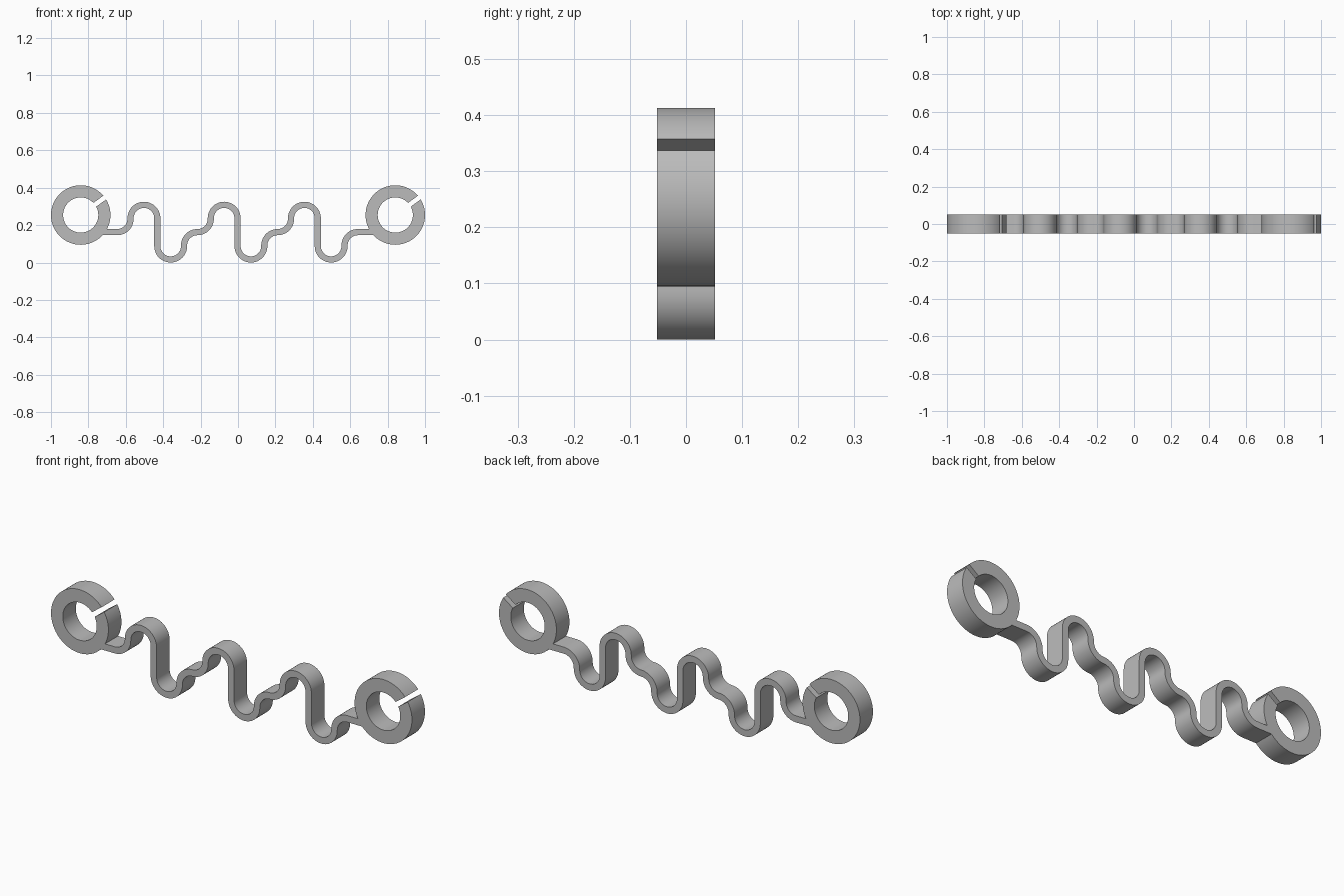
import bpy
import bmesh
from math import sin, cos, asin, sqrt, radians, pi
from mathutils import Vector

DEPTH = 0.103            # thickness along y
RING_X, RING_Z = 0.841, 0.254
OUTER, INNER = 0.159, 0.094
SLOT_HALF, SLOT_ANGLE = 0.0123, radians(36)
BEND, HALF = 0.0715, 0.0165   # bend radius of the centre line, half band width
MID_Z = BEND + HALF + 0.0745
WAVES, PITCH, START_X = 3, 6 * BEND, -0.646

cube = bpy.data.objects.get("Cube")
if cube:
    bpy.data.objects.remove(cube, do_unlink=True)

grey = bpy.data.materials.new("plain grey")
grey.use_nodes = True
colour = (0.5, 0.5, 0.5, 1)
grey.diffuse_color = colour
grey.node_tree.nodes["Principled BSDF"].inputs["Base Color"].default_value = colour


def extrude_strip(name, side_a, side_b):
    """Solid bar between two matching x-z outlines, extruded along y."""
    bm = bmesh.new()
    rows = [[bm.verts.new((x, -DEPTH / 2, z)) for x, z in side] for side in (side_a, side_b)]
    a, b = rows
    faces = [bm.faces.new((a[i], a[i + 1], b[i + 1], b[i])) for i in range(len(a) - 1)]
    extruded = bmesh.ops.extrude_face_region(bm, geom=faces, use_keep_orig=True)["geom"]
    moved = [v for v in extruded if isinstance(v, bmesh.types.BMVert)]
    bmesh.ops.translate(bm, verts=moved, vec=(0, DEPTH, 0))
    bmesh.ops.recalc_face_normals(bm, faces=bm.faces)
    mesh = bpy.data.meshes.new(name)
    bm.to_mesh(mesh)
    bm.free()
    mesh.materials.append(grey)
    obj = bpy.data.objects.new(name, mesh)
    bpy.context.collection.objects.link(obj)
    bpy.ops.object.select_all(action="DESELECT")
    obj.select_set(True)
    bpy.context.view_layer.objects.active = obj
    bpy.ops.object.shade_smooth_by_angle(angle=radians(30))


def slotted_circle(cx, radius, steps=96):
    """Arc running from one wall of the parallel slot round to the other."""
    gap = asin(SLOT_HALF / radius)
    angles = [SLOT_ANGLE + gap + (2 * pi - 2 * gap) * i / steps for i in range(steps + 1)]
    return [(cx + radius * cos(t), RING_Z + radius * sin(t)) for t in angles]


# Slotted end rings
for name, cx in (("right_clip_ring", -RING_X), ("left_clip_ring", RING_X)):
    extrude_strip(name, slotted_circle(cx, OUTER), slotted_circle(cx, INNER))

# Wavy band: each entry is a centre line point with its normal
path = []


def bend(cx, cz, start, end):
    """Append an arc; clockwise arcs have their outer side on the left."""
    steps = max(2, round(abs(end - start) / 7.5))
    turn = 1 if end < start else -1
    for i in range(steps + 1):
        t = radians(start + (end - start) * i / steps)
        out = Vector((cos(t), sin(t)))
        path.append((Vector((cx, cz)) + out * BEND, out * turn))


low, high = HALF + BEND, 2 * MID_Z - HALF - BEND
for w in range(WAVES):
    x = START_X + w * PITCH
    bend(x, MID_Z + BEND, -90, 0)              # rise from the step
    bend(x + 2 * BEND, high, 180, 0)           # crest
    bend(x + 4 * BEND, low, 180, 360)          # trough
    bend(x + 6 * BEND, MID_Z - BEND, 180, 90)  # return to the step

upper = [tuple(p + n * HALF) for p, n in path]
lower = [tuple(p - n * HALF) for p, n in path]

# Straight tails end exactly on the ring rims
for side, z in ((upper, MID_Z + HALF), (lower, MID_Z - HALF)):
    reach = RING_X - sqrt(OUTER ** 2 - (z - RING_Z) ** 2)
    side.insert(0, (-reach, z))
    side.append((reach, z))

extrude_strip("wavy_band", upper, lower)
